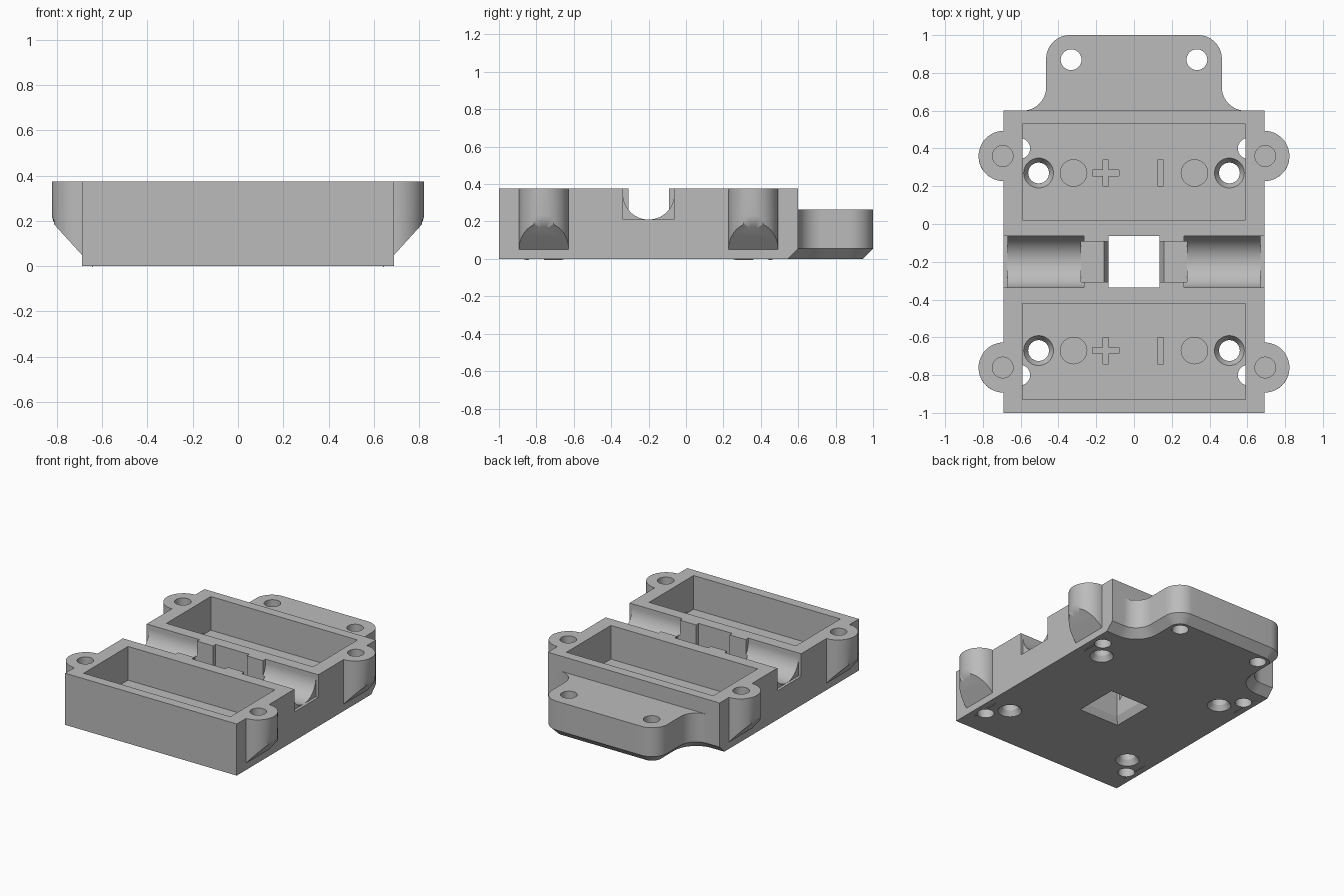
import bpy
import bmesh
from math import sin, cos, radians

cube = bpy.data.objects.get("Cube")
if cube:
    bpy.data.objects.remove(cube, do_unlink=True)

grey = bpy.data.materials.new("plain grey")
grey.use_nodes = True
COLOUR = (0.5, 0.5, 0.5, 1)
grey.diffuse_color = COLOUR
grey.node_tree.nodes["Principled BSDF"].inputs["Base Color"].default_value = COLOUR

TOP, FLOOR, MID = 0.375, 0.13, -0.2      # rim, pocket floor, channel centre line
SIDES = (-1, 1)


def arc(cx, cy, r, start, end, steps=16):
    angles = [radians(start + (end - start) * i / steps) for i in range(steps + 1)]
    return [(cx + r * cos(a), cy + r * sin(a)) for a in angles]


def circle(cx, cy, r):
    return arc(cx, cy, r, 0, 360, 48)[:-1]


def rect(cx, cy, hx, hy):
    return [(cx - hx, cy - hy), (cx + hx, cy - hy), (cx + hx, cy + hy), (cx - hx, cy + hy)]


def to_object(name, bm):
    bmesh.ops.recalc_face_normals(bm, faces=bm.faces)
    mesh = bpy.data.meshes.new(name)
    bm.to_mesh(mesh)
    bm.free()
    mesh.materials.append(grey)
    obj = bpy.data.objects.new(name, mesh)
    bpy.context.collection.objects.link(obj)
    return obj


def loft_bm(layers):
    """Closed solid through (outline, z) layers."""
    bm = bmesh.new()
    rings = [[bm.verts.new((x, y, z)) for x, y in pts] for pts, z in layers]
    bm.faces.new(rings[0])
    bm.faces.new(rings[-1])
    for a, b in zip(rings, rings[1:]):
        for i in range(len(a)):
            j = (i + 1) % len(a)
            bm.faces.new((a[i], a[j], b[j], b[i]))
    return bm


def loft(name, *layers):
    return to_object(name, loft_bm(layers))


def prism(name, outline, z0, z1):
    return loft(name, (outline, z0), (outline, z1))


def combine(target, tool, operation):
    mod = target.modifiers.new("bool", 'BOOLEAN')
    mod.operation, mod.solver, mod.object = operation, 'EXACT', tool
    deps = bpy.context.evaluated_depsgraph_get()
    mesh = bpy.data.meshes.new_from_object(target.evaluated_get(deps))
    target.modifiers.clear()
    target.data = mesh
    bpy.data.objects.remove(tool, do_unlink=True)


def add(tool):
    combine(base, tool, 'UNION')


def cut(tool):
    combine(base, tool, 'DIFFERENCE')


# Main block, with the lower back edge chamfered
CH = 0.055
base = loft("battery_tray",
            (rect(0, -0.2 - CH / 2, 0.69, 0.8 - CH / 2), 0),
            (rect(0, -0.2, 0.69, 0.8), CH),
            (rect(0, -0.2, 0.69, 0.8), TOP))


# Rear mounting tab: flared root, rounded corners, chamfered underside
def tab_outline(inset):
    half = [(0.59, 0.54)]
    half += arc(0.59, 0.725, 0.125 + inset, 270, 180)
    half += arc(0.34, 0.875, 0.125 - inset, 0, 90)
    return half + [(-x, y) for x, y in reversed(half)]


add(loft("rear_tab", (tab_outline(CH), 0), (tab_outline(0), CH), (tab_outline(0), 0.265)))


# Side ears: half-round lugs with a sloped, softened underside
def ear(side, y):
    outline = [(0.64, y - 0.13)] + arc(0.69, y, 0.133, -90, 90, 24) + [(0.64, y + 0.13)]
    bm = loft_bm([([(side * px, py) for px, py in outline], 0), (outline, TOP)])
    n = len(outline)
    bm.verts.ensure_lookup_table()
    for i, (px, py) in enumerate(outline):
        bm.verts[i].co.z = 0.05 + (px - 0.69) * 1.1
        bm.verts[n + i].co.x = side * px
    low = set(bm.verts[:n])
    edges = [e for e in bm.edges if set(e.verts) <= low
             and min(abs(v.co.x) for v in e.verts) > 0.65]
    edges += [e for e in bm.edges if set(e.verts) <= low
              and abs(e.verts[0].co.y - e.verts[1].co.y) < 1e-2
              and min(abs(v.co.x) for v in e.verts) < 0.65]
    bmesh.ops.bevel(bm, geom=list(set(edges)), offset=0.035, segments=4,
                    profile=0.5, affect='EDGES')
    return to_object("side_ear", bm)


EAR_YS = (MID + 0.56, MID - 0.56)
for side in SIDES:
    for y in EAR_YS:
        add(ear(side, y))

# Two pockets with their floor details
for d in SIDES:
    row = MID + d * 0.47
    cut(prism("pocket", rect(0, MID + d * 0.475, 0.59, 0.255), FLOOR, 1))
    # Polarity recesses
    plus = prism("plus_recess", rect(-0.15, row, 0.07, 0.015), FLOOR - 0.02, 0.2)
    combine(plus, prism("plus_bar", rect(-0.15, row, 0.015, 0.07), FLOOR - 0.02, 0.2), 'UNION')
    cut(plus)
    cut(prism("minus_recess", rect(0.14, row, 0.015, 0.07), FLOOR - 0.02, 0.2))
    for s in SIDES:
        cut(prism("contact_recess", circle(s * 0.32, row, 0.07), FLOOR - 0.02, 0.2))
        # Screw holes flared at both ends
        cut(loft("screw_hole",
                 (circle(s * 0.505, row, 0.085), -0.01),
                 (circle(s * 0.505, row, 0.055), 0.035),
                 (circle(s * 0.505, row, 0.055), 0.09),
                 (circle(s * 0.505, row, 0.082), FLOOR + 0.005)))
        cut(prism("wire_hole", circle(s * 0.605, MID + d * 0.6, 0.055), -0.1, FLOOR + 0.01))
        cut(prism("ear_hole", circle(s * 0.695, MID + d * 0.56, 0.055), 0.16, 1))

# Cross channel: round troughs, square end notches, narrow middle slot
SLOT = 0.21
for s in SIDES:
    cut(prism("end_notch", rect(s * 0.72, MID, 0.05, 0.137), SLOT, 1))
    section = [(MID - 0.137, 0.6)] + arc(MID, SLOT + 0.137, 0.137, 180, 360, 32) + [(MID + 0.137, 0.6)]
    bm = loft_bm([(section, s * 0.265), (section, s * 0.68)])
    for v in bm.verts:
        v.co = (v.co.z, v.co.x, v.co.y)
    cut(to_object("trough", bm))
cut(prism("middle_slot", rect(0, MID, 0.28, 0.108), SLOT, 1))

# Square window through the middle, flared at the bottom and at the slot floor
cut(prism("window", rect(0, MID, 0.135, 0.137), -0.1, 1))
cut(loft("window_flare", (rect(0, MID, 0.165, 0.165), -0.01), (rect(0, MID, 0.13, 0.13), 0.06)))
cut(loft("slot_flare", (rect(0, MID, 0.13, 0.108), 0.15), (rect(0, MID, 0.162, 0.108), SLOT + 0.005)))

# Tab holes
for s in SIDES:
    cut(prism("tab_hole", circle(s * 0.333, 0.87, 0.055), -0.1, 1))

# Shading: round walls smooth, real edges sharp
bpy.ops.object.select_all(action='DESELECT')
base.select_set(True)
bpy.context.view_layer.objects.active = base
bpy.ops.object.shade_smooth_by_angle(angle=radians(25))
